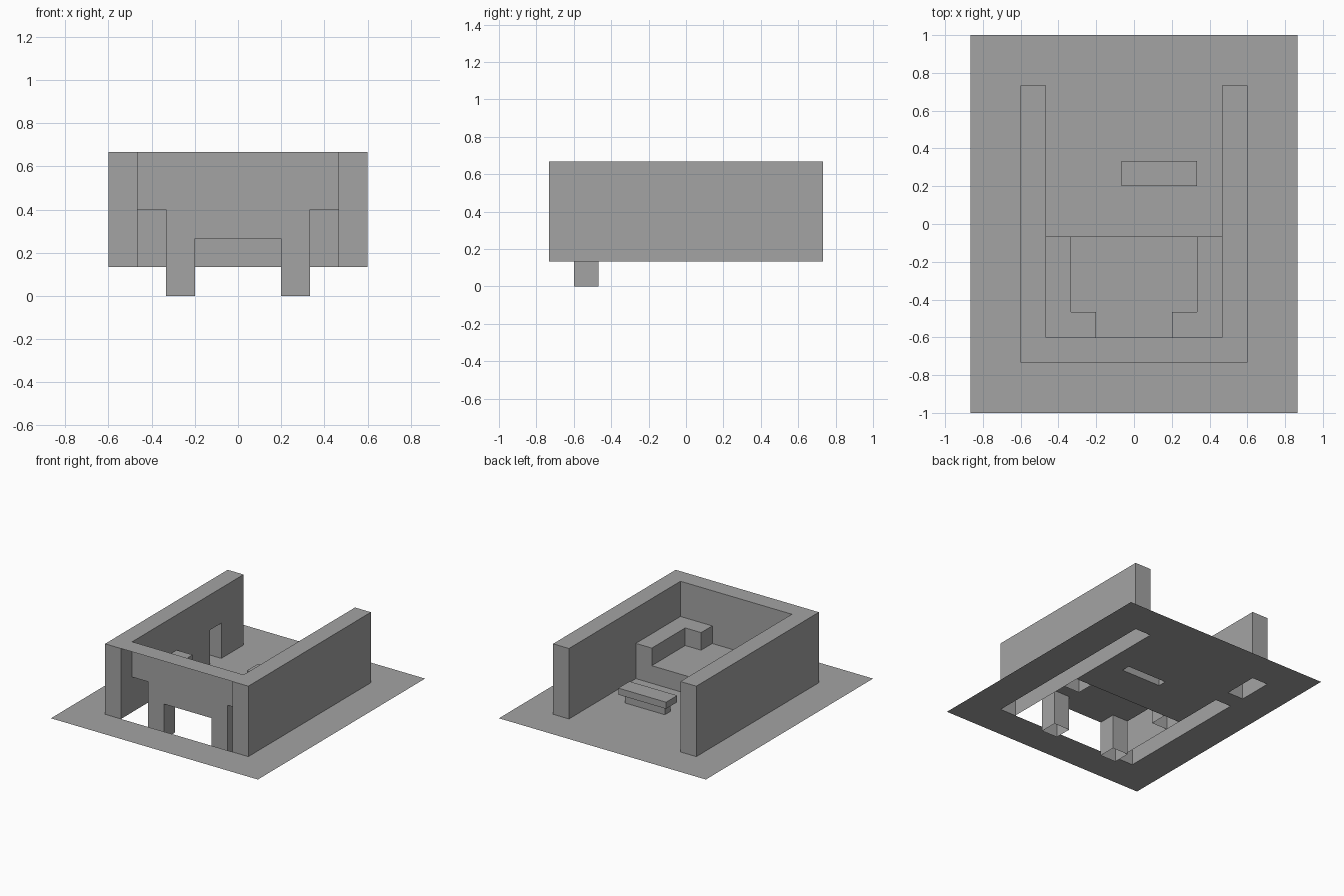
import bpy, bmesh
from mathutils import Vector

if "Cube" in bpy.data.objects:
    bpy.data.objects.remove(bpy.data.objects["Cube"])

U = 2 / 15          # block size
F, T = U, 5 * U     # floor level, wall top level

grey = bpy.data.materials.new("plain grey")
grey.diffuse_color = (0.37, 0.37, 0.37, 1)
grey.use_nodes = True
grey.node_tree.nodes["Principled BSDF"].inputs["Base Color"].default_value = grey.diffuse_color


def finish(name, bm):
    bmesh.ops.remove_doubles(bm, verts=bm.verts[:], dist=1e-5)
    bmesh.ops.dissolve_limit(bm, angle_limit=0.01, verts=bm.verts[:], edges=bm.edges[:])
    me = bpy.data.meshes.new(name)
    bm.to_mesh(me)
    bm.free()
    me.materials.append(grey)
    ob = bpy.data.objects.new(name, me)
    bpy.context.collection.objects.link(ob)
    return ob


def sheet(bm, axis, level, rect, holes=(), sign=1):
    """Flat sheet normal to an axis; rect and holes are (a0, b0, a1, b1)."""
    r = [rect] + list(holes)
    cuts = []
    for k in (0, 1):
        vals = {round(v, 5) for q in r for v in (q[k], q[k + 2])}
        cuts.append(sorted(v for v in vals if rect[k] - 1e-4 <= v <= rect[k + 2] + 1e-4))
    for a0, a1 in zip(cuts[0], cuts[0][1:]):
        for b0, b1 in zip(cuts[1], cuts[1][1:]):
            a, b = (a0 + a1) / 2, (b0 + b1) / 2
            if any(h[0] < a < h[2] and h[1] < b < h[3] for h in holes):
                continue
            vs = []
            for p, q in ((a0, b0), (a1, b0), (a1, b1), (a0, b1)):
                co = [p, q]
                co.insert(axis, level)
                vs.append(bm.verts.new(co))
            f = bm.faces.new(vs)
            n = Vector((0, 0, 0))
            n[axis] = sign
            f.normal_update()
            if f.normal.dot(n) < 0:
                f.normal_flip()


def box(bm, lo, hi, skip=""):
    """Box made of sheets; skip lists open sides, e.g. '-z+x'."""
    for i, ax in enumerate("xyz"):
        o = [k for k in range(3) if k != i]
        rect = (lo[o[0]], lo[o[1]], hi[o[0]], hi[o[1]])
        for s, level, sg in (("-", lo[i], -1), ("+", hi[i], 1)):
            if s + ax not in skip:
                sheet(bm, i, level, rect, (), sg)


# Ground plate with openings under the walls, seat and table
bm = bmesh.new()
sheet(bm, 2, F, (-6.5 * U, -7.5 * U, 6.5 * U, 7.5 * U), [
    (3.5 * U, -5.5 * U, 4.5 * U, 5.5 * U),
    (-4.5 * U, -5.5 * U, -3.5 * U, 2.5 * U),
    (-4.5 * U, 3.5 * U, -3.5 * U, 5.5 * U),
    (-3.5 * U, -5.5 * U, 3.5 * U, -0.5 * U),
    (-0.25 * U, 1.75 * U, 2.25 * U, 2.25 * U)])
finish("ground_plate", bm)

# Right wall
bm = bmesh.new()
box(bm, (3.5 * U, -5.5 * U, F), (4.5 * U, 5.5 * U, T), "-z")
finish("right_wall", bm)

# Left wall with a niche on its inner side
bm = bmesh.new()
box(bm, (-4.5 * U, -5.5 * U, F), (-3.5 * U, 5.5 * U, T), "-z+x")
sheet(bm, 0, -3.5 * U, (-5.5 * U, F, 5.5 * U, T), [(2.5 * U, F, 3.5 * U, 3 * U)])
sheet(bm, 1, 3.5 * U, (-4.5 * U, F, -3.5 * U, 3 * U), (), -1)
sheet(bm, 1, 2.5 * U, (-4.5 * U, F, -3.5 * U, 3 * U))
sheet(bm, 2, 3 * U, (-4.5 * U, 2.5 * U, -3.5 * U, 3.5 * U), (), -1)
finish("left_wall", bm)

# Front wall: thin top and inner face, open where the seat meets it
bm = bmesh.new()
sheet(bm, 2, T, (-3.5 * U, -5.5 * U, 3.5 * U, -4.5 * U))
sheet(bm, 1, -4.5 * U, (-3.5 * U, F, 3.5 * U, T), [
    (-3.5 * U, F, -1.5 * U, 3 * U), (1.5 * U, F, 3.5 * U, 3 * U),
    (-1.5 * U, F, 1.5 * U, 2 * U)])
finish("front_wall", bm)

# Seat top and the apron below its edge
bm = bmesh.new()
sheet(bm, 2, 2 * U, (-2.5 * U, -3.5 * U, 2.5 * U, -0.5 * U))
sheet(bm, 2, 2 * U, (-1.5 * U, -4.5 * U, 1.5 * U, -3.5 * U))
sheet(bm, 1, -0.5 * U, (-2.5 * U, F, 2.5 * U, 2 * U))
finish("seat", bm)

# Arms and legs, one on each side
for side, s in (("left", -1), ("right", 1)):
    def span(a, b):
        return sorted((s * a * U, s * b * U))
    x0, x1 = span(2.5, 3.5)
    bm = bmesh.new()
    sheet(bm, 2, 3 * U, (x0, -4.5 * U, x1, -0.5 * U))
    sheet(bm, 1, -0.5 * U, (x0, F, x1, 3 * U))
    sheet(bm, 1, -1.5 * U, (x0, F, x1, 3 * U), (), -1)
    sheet(bm, 0, s * 2.5 * U, (-3.5 * U, F, -0.5 * U, 3 * U),
          [(-3.5 * U, F, -1.5 * U, 2 * U)], -s)
    finish(side + "_arm", bm)
    x0, x1 = span(1.5, 2.5)
    bm = bmesh.new()
    box(bm, (x0, -4.5 * U, 0), (x1, -3.5 * U, 3 * U), "-z")
    finish(side + "_leg", bm)

# Low table: slab on a smaller base
bm = bmesh.new()
box(bm, (-0.5 * U, 1.5 * U, 0.2), (2.5 * U, 2.5 * U, 0.25))
finish("table_top", bm)
bm = bmesh.new()
box(bm, (-0.25 * U, 1.75 * U, F), (2.25 * U, 2.25 * U, 0.2), "-z+z")
finish("table_base", bm)
